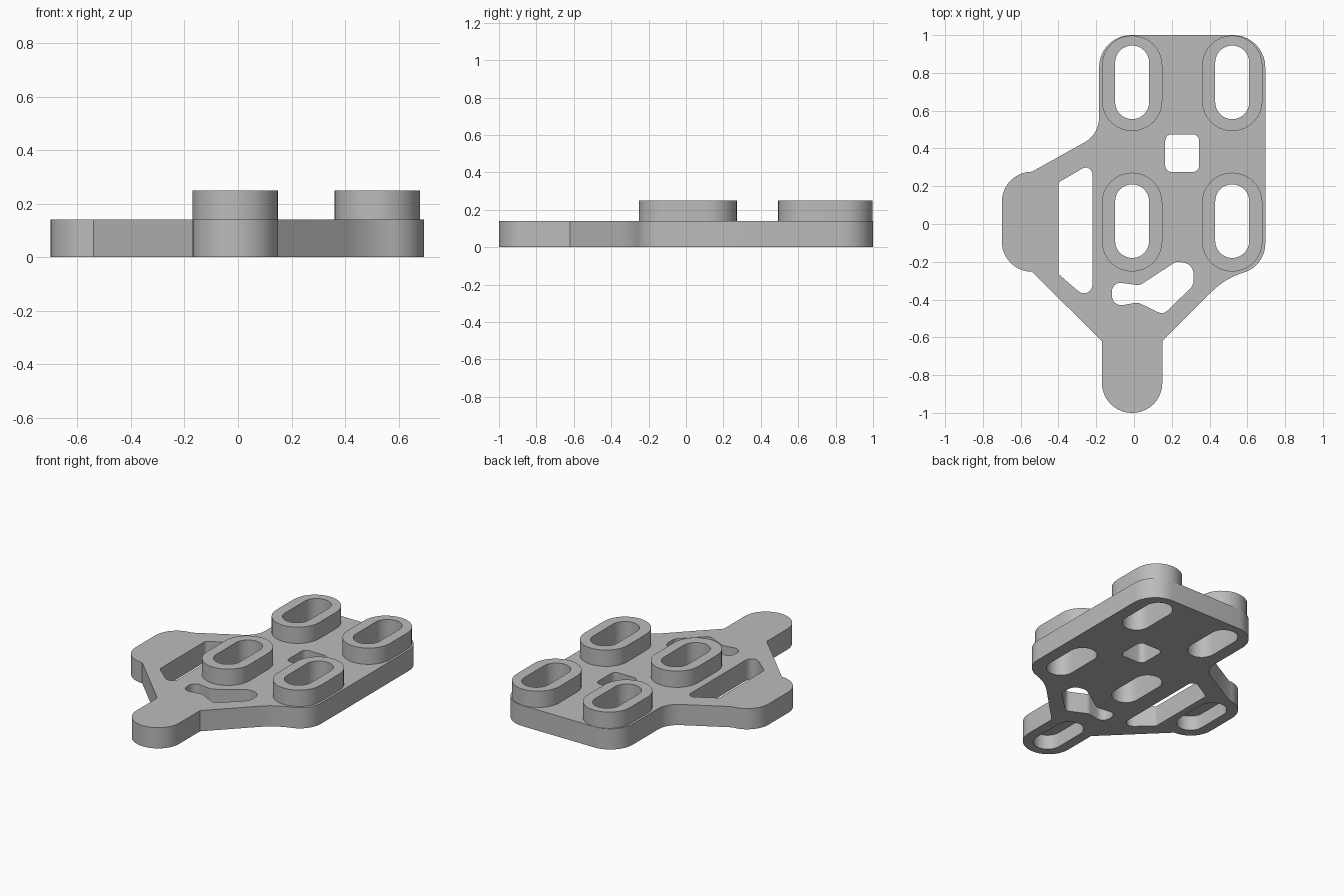
import bpy, bmesh, math
from mathutils import Vector

cube = bpy.data.objects.get("Cube")
if cube:
    bpy.data.objects.remove(cube, do_unlink=True)

grey = bpy.data.materials.new("plain_grey")
grey.use_nodes = True
grey.diffuse_color = (0.5, 0.5, 0.5, 1)
grey.node_tree.nodes["Principled BSDF"].inputs["Base Color"].default_value = (0.5, 0.5, 0.5, 1)


def rounded(corners, steps=10):
    """Outline from (x, y, radius) corners, each corner filleted by an arc."""
    out = []
    for i, (x, y, r) in enumerate(corners):
        p = Vector((x, y))
        if r == 0:
            out.append(p)
            continue
        a = (Vector(corners[i - 1][:2]) - p).normalized()
        b = (Vector(corners[(i + 1) % len(corners)][:2]) - p).normalized()
        half = a.angle(b) / 2
        centre = p + (a + b).normalized() * r / math.sin(half)
        start = p + a * r / math.tan(half) - centre
        end = p + b * r / math.tan(half) - centre
        sweep = start.angle_signed(end)
        for k in range(steps + 1):
            t = -sweep * k / steps
            c, s = math.cos(t), math.sin(t)
            out.append(centre + Vector((start.x * c - start.y * s, start.x * s + start.y * c)))
    clean = [p for i, p in enumerate(out) if (p - out[i - 1]).length > 0.001]
    return clean


def slot(cx, cy, radius, half_length, steps=16):
    """Stadium outline, long along y."""
    pts = []
    for side in (0, 1):
        yc = cy + (half_length - radius) * (1 - 2 * side)
        for k in range(steps + 1):
            t = math.pi * (side + k / steps)
            pts.append(Vector((cx + radius * math.cos(t), yc + radius * math.sin(t))))
    return pts


def prism(name, outline, z0, z1):
    bm = bmesh.new()
    face = bm.faces.new([bm.verts.new((p.x, p.y, z0)) for p in outline])
    top = bmesh.ops.extrude_face_region(bm, geom=[face])["geom"]
    bmesh.ops.translate(bm, vec=(0, 0, z1 - z0),
                        verts=[v for v in top if isinstance(v, bmesh.types.BMVert)])
    bmesh.ops.recalc_face_normals(bm, faces=bm.faces)
    mesh = bpy.data.meshes.new(name)
    bm.to_mesh(mesh)
    bm.free()
    mesh.materials.append(grey)
    ob = bpy.data.objects.new(name, mesh)
    bpy.context.collection.objects.link(ob)
    return ob


def combine(target, tool, operation):
    mod = target.modifiers.new(tool.name, 'BOOLEAN')
    mod.operation, mod.solver, mod.object = operation, 'EXACT', tool
    bpy.context.view_layer.objects.active = target
    bpy.ops.object.modifier_apply(modifier=mod.name)
    bpy.data.objects.remove(tool, do_unlink=True)


# Base plate with side lobe and front tab
plate = prism("mounting_plate", rounded([
    (-0.185, 1, 0.17), (-0.185, 0.475, 0.15), (-0.54, 0.277, 0),
    (-0.7, 0.277, 0.16), (-0.7, -0.253, 0.16), (-0.54, -0.253, 0),
    (-0.17, -0.62, 0), (-0.17, -1, 0.159), (0.15, -1, 0.159), (0.15, -0.62, 0),
    (0.48, -0.29, 0.4), (0.695, -0.22, 0.16), (0.695, 1, 0.17)]), 0, 0.14)

# Four raised slotted bosses
centres = [(x, y) for x in (-0.01, 0.52) for y in (0.01, 0.745)]
for x, y in centres:
    combine(plate, prism("boss", slot(x, y, 0.16, 0.253 if y > 0.5 else 0.262), 0.05, 0.25), 'UNION')
for x, y in centres:
    combine(plate, prism("boss_slot", slot(x, y + 0.005, 0.09, 0.195), -0.1, 0.4), 'DIFFERENCE')

# Blind pockets under the lobe and the tab
for x, y in ((-0.54, 0.01), (-0.01, -0.745)):
    combine(plate, prism("pocket", slot(x, y, 0.09, 0.195), -0.1, 0.1), 'DIFFERENCE')

# Lightening windows through the plate
windows = {
    "long_window": [(-0.4, 0.22, 0.02), (-0.22, 0.325, 0.035),
                    (-0.22, -0.42, 0.045), (-0.4, -0.265, 0.03)],
    "bent_window": [(-0.117, -0.305, 0.045), (0.03, -0.325, 0.06), (0.225, -0.197, 0.05),
                    (0.315, -0.215, 0.06), (0.315, -0.325, 0.06), (0.155, -0.48, 0.04),
                    (0.02, -0.415, 0.05), (-0.117, -0.44, 0.05)],
    "square_window": [(0.165, 0.475, 0.035), (0.345, 0.475, 0.035),
                      (0.345, 0.275, 0.035), (0.165, 0.275, 0.035)],
}
for name, corners in windows.items():
    combine(plate, prism(name, rounded(corners, 6), -0.1, 0.4), 'DIFFERENCE')

# Smooth the round walls, keep the rims sharp
bpy.ops.object.select_all(action='DESELECT')
plate.select_set(True)
bpy.context.view_layer.objects.active = plate
bpy.ops.object.shade_smooth_by_angle(angle=math.radians(30))
